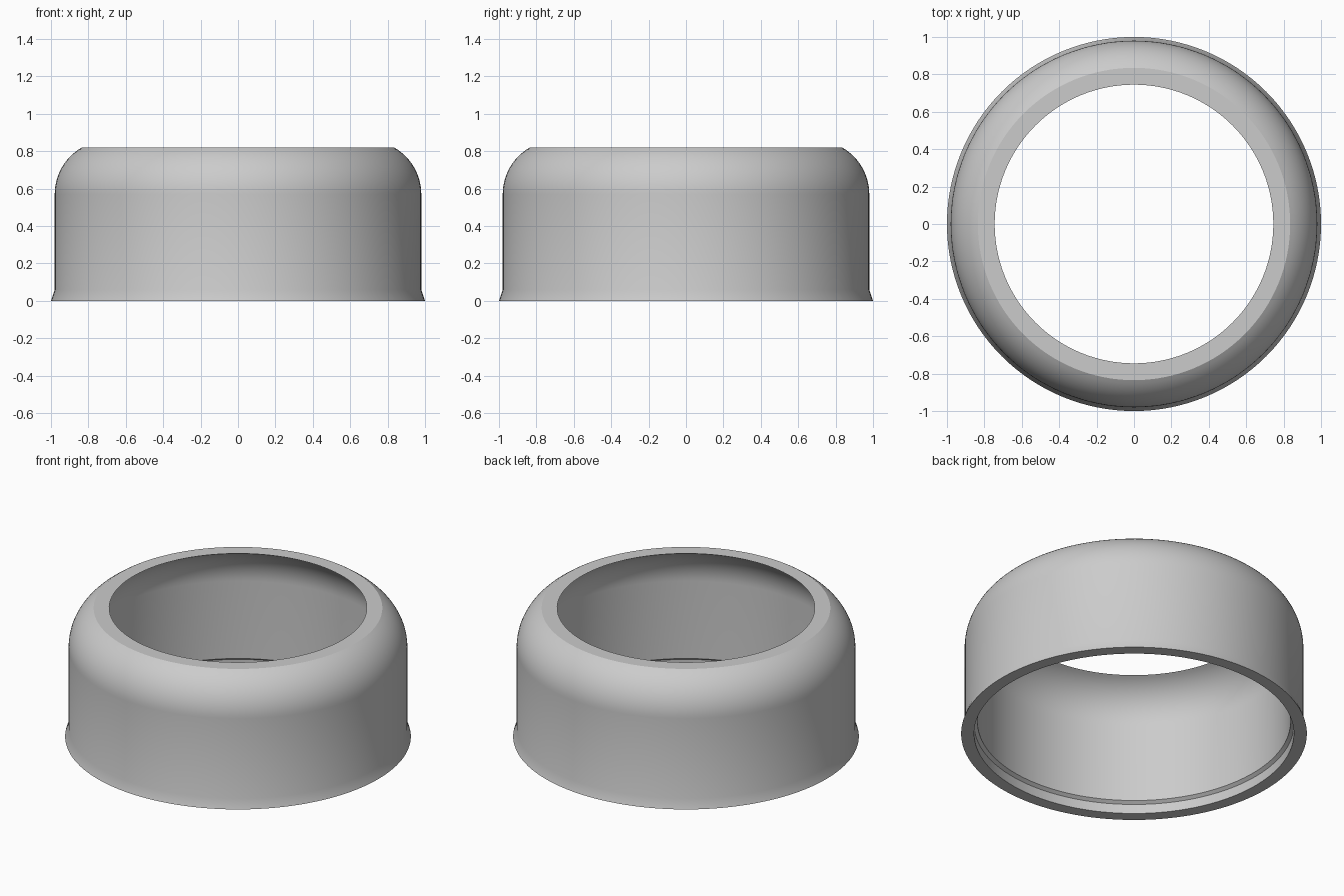
import bpy, bmesh
from math import sin, cos, asin, pi
from mathutils import Vector

cube = bpy.data.objects.get("Cube")
if cube:
    bpy.data.objects.remove(cube, do_unlink=True)

SEGMENTS = 128
HEIGHT = 0.82
SHOULDER = 0.57  # height where the straight wall starts to curve inward


def shoulder_arc(wall, rim, steps=14):
    """Arc tangent to the wall, ending on the rim radius at full height."""
    rise, run = HEIGHT - SHOULDER, wall - rim
    radius = (run * run + rise * rise) / (2 * run)
    end = asin(rise / radius)
    return [(wall - radius + radius * cos(end * i / steps),
             SHOULDER + radius * sin(end * i / steps)) for i in range(steps + 1)]


# Closed cross-section: flared foot, outer wall, rim, inner wall, stepped recess
outer = [(1.0, 0.0), (0.98, 0.06)] + shoulder_arc(0.98, 0.835)
inner = [(0.925, 0.0), (0.925, 0.06), (0.905, 0.075)] + shoulder_arc(0.905, 0.745)
profile = outer + inner[::-1]

# Revolve the cross-section
bm = bmesh.new()
verts = [bm.verts.new((r, 0, z)) for r, z in profile]
edges = [bm.edges.new((v, verts[i - 1])) for i, v in enumerate(verts)]
bmesh.ops.spin(bm, geom=verts + edges, cent=Vector(), axis=Vector((0, 0, 1)),
               angle=2 * pi, steps=SEGMENTS, use_merge=False)
bmesh.ops.remove_doubles(bm, verts=bm.verts[:], dist=0.0005)
bmesh.ops.recalc_face_normals(bm, faces=bm.faces[:])
mesh = bpy.data.meshes.new("domed_ring")
bm.to_mesh(mesh)
bm.free()
ring = bpy.data.objects.new("domed_ring", mesh)
bpy.context.collection.objects.link(ring)

# Plain grey material
grey = bpy.data.materials.new("light_grey")
grey.use_nodes = True
grey.diffuse_color = (0.6, 0.6, 0.6, 1)
grey.node_tree.nodes["Principled BSDF"].inputs["Base Color"].default_value = (0.6, 0.6, 0.6, 1)
mesh.materials.append(grey)

# Smooth walls with sharp rims
bpy.ops.object.select_all(action='DESELECT')
ring.select_set(True)
bpy.context.view_layer.objects.active = ring
bpy.ops.object.shade_smooth_by_angle(angle=pi / 6)
